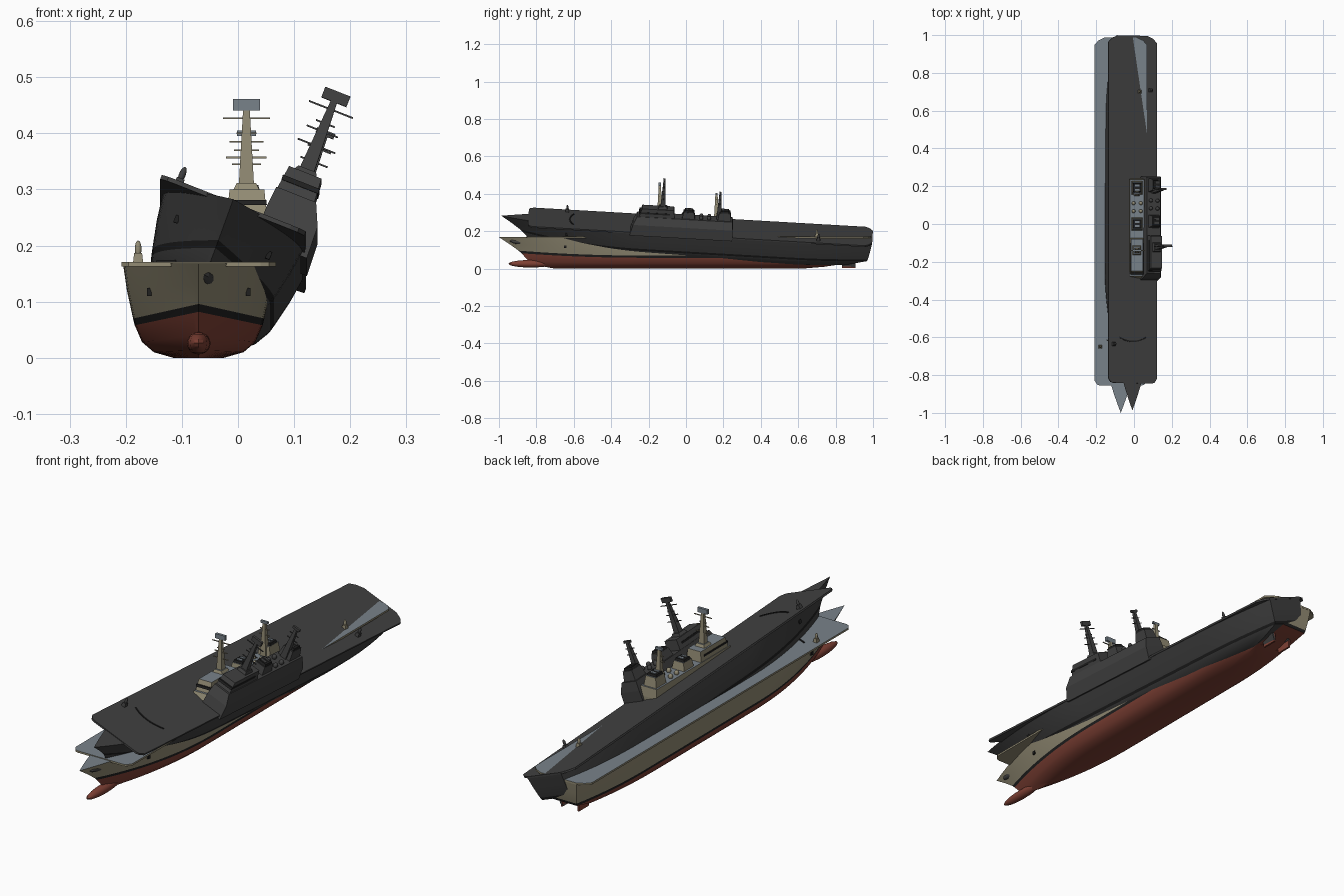
import bpy, bmesh, math
from mathutils import Matrix, Vector

if "Cube" in bpy.data.objects:
    bpy.data.objects.remove(bpy.data.objects["Cube"])


def material(name, rgb):
    m = bpy.data.materials.new(name)
    m.diffuse_color = (*rgb, 1)
    m.use_nodes = True
    m.node_tree.nodes["Principled BSDF"].inputs["Base Color"].default_value = m.diffuse_color
    return m


TAN = material("tan_grey", (0.29, 0.26, 0.175))
GREY = material("deck_grey", (0.19, 0.225, 0.255))
RED = material("hull_red", (0.21, 0.052, 0.035))
BLACK = material("black", (0.014, 0.014, 0.014))
DARK = material("charcoal", (0.052, 0.052, 0.052))


class Ship:
    """One carrier, placed by a matrix; a plain one keeps only charcoal and black."""

    def __init__(self, prefix, matrix, plain):
        self.prefix, self.matrix, self.plain = prefix, matrix, plain

    def add(self, name, bm, mats, rule=None, smooth=False):
        bmesh.ops.remove_doubles(bm, verts=bm.verts, dist=1e-5)
        bmesh.ops.recalc_face_normals(bm, faces=bm.faces)
        if rule:
            for f in bm.faces:
                f.material_index = rule(f)
        me = bpy.data.meshes.new(self.prefix + name)
        bm.to_mesh(me)
        bm.free()
        for m in mats:
            me.materials.append(DARK if self.plain and m is not BLACK else m)
        ob = bpy.data.objects.new(self.prefix + name, me)
        bpy.context.collection.objects.link(ob)
        ob.matrix_world = self.matrix
        if smooth:
            bpy.ops.object.select_all(action='DESELECT')
            ob.select_set(True)
            bpy.context.view_layer.objects.active = ob
            bpy.ops.object.shade_smooth_by_angle(angle=math.radians(28))
        return ob

    def prism(self, name, low, high, z0, z1, side=TAN, top=GREY):
        """Solid between two outlines with the same number of corners."""
        bm = bmesh.new()
        a = [bm.verts.new((x, y, z0)) for x, y in low]
        b = [bm.verts.new((x, y, z1)) for x, y in high]
        n = len(a)
        bm.faces.new(a[::-1])
        bm.faces.new(b)
        for i in range(n):
            j = (i + 1) % n
            bm.faces.new((a[i], a[j], b[j], b[i]))
        return self.add(name, bm, [side, top], lambda f: 1 if f.normal.z > 0.9 else 0)

    def block(self, name, low, high, z0, z1, side=TAN, top=GREY):
        """Tapered box; low and high are (x0, x1, y0, y1)."""
        corners = lambda r: [(r[0], r[2]), (r[1], r[2]), (r[1], r[3]), (r[0], r[3])]
        return self.prism(name, corners(low), corners(high), z0, z1, side, top)

    def box(self, name, c, s, side=TAN, top=None):
        r = (c[0] - s[0] / 2, c[0] + s[0] / 2, c[1] - s[1] / 2, c[1] + s[1] / 2)
        return self.block(name, r, r, c[2] - s[2] / 2, c[2] + s[2] / 2, side, top or side)

    def round(self, name, c, s, mat):
        bm = bmesh.new()
        bmesh.ops.create_uvsphere(bm, u_segments=16, v_segments=10, radius=1)
        bmesh.ops.transform(bm, verts=bm.verts, matrix=Matrix.Translation(c) @ Matrix.Diagonal((*s, 1)))
        return self.add(name, bm, [mat], smooth=True)

    def hull(self):
        # level: height, half beam, bow y, stern y, rise at the bow
        levels = [(0.0, 0.045, -0.70, 0.62, 0.0), (0.010, 0.080, -0.78, 0.74, 0.004),
                  (0.028, 0.101, -0.84, 0.86, 0.012), (0.058, 0.114, -0.88, 0.965, 0.024),
                  (0.070, 0.117, -0.895, 0.97, 0.026), (0.120, 0.128, -0.945, 0.98, 0.012),
                  (0.168, 0.135, -1.0, 0.988, 0.0)]
        bm = bmesh.new()
        rows, steps = [], 44
        for k in range(steps + 1):
            t = k / steps
            t = t * (0.6 + 0.4 * t)      # closer stations at the bow
            full = 1 - max(0, 1 - t / 0.35) ** 2
            full *= 1 - 0.34 * max(0, (t - 0.78) / 0.22) ** 2
            row = []
            for z, w, y0, y1, rise in levels:
                y, zz = y0 + (y1 - y0) * t, z + rise * max(0, 1 - t / 0.35) ** 2
                row.append([bm.verts.new((s * w * full, y, zz)) for s in (-1, 1)])
            rows.append(row)
        layer = bm.faces.layers.int.new("band")

        def quad(vs, band):
            f = bm.faces.new(vs)
            f[layer] = band
        band_of = [0, 0, 0, 1, 2, 2]
        for a, b in zip(rows, rows[1:]):
            for i in range(6):
                for s in (0, 1):
                    quad((a[i][s], b[i][s], b[i + 1][s], a[i + 1][s]), band_of[i])
            quad((a[0][0], a[0][1], b[0][1], b[0][0]), 0)
            quad((a[6][0], a[6][1], b[6][1], b[6][0]), 3)
        for i in range(6):               # transom
            e = rows[-1]
            quad((e[i][0], e[i][1], e[i + 1][1], e[i + 1][0]), band_of[i])
        self.add("hull", bm, [RED, BLACK, TAN, GREY], lambda f: f[layer], True)

    def mast(self, name, y, z0, z1, bars, plate):
        x = 0.085
        self.block(name, (x - .014, x + .014, y - .014, y + .014),
                   (x - .006, x + .006, y - .006, y + .006), z0, z1)
        for i, (z, w) in enumerate(bars):
            self.box(f"{name}_yard_{i + 1}", (x, y, z), (2 * w, .004, .003))
        self.box(name + "_radar", (x, y, z1 + plate[2] / 2), plate, GREY)

    def build(self):
        self.hull()
        self.round("bulb", (0, -0.83, 0.026), (0.021, 0.12, 0.020), RED)
        # flight deck slab with clipped corners
        half = [(0.11, -0.855), (0.125, -0.85), (0.138, -0.83), (0.138, 0.95), (0.118, 0.972), (0.085, 0.988)]
        ring = half + [(-x, y) for x, y in reversed(half)]
        self.prism("flight_deck", ring, ring, 0.163, 0.171)
        # curved line on the forward deck
        pts = [(0.075 * u, -0.637 + 0.02 * u * u) for u in [i / 5 for i in range(-5, 6)]]
        strip = pts + [(x, y + 0.007) for x, y in reversed(pts)]
        self.prism("deck_arc", strip, strip, 0.170, 0.174, BLACK, BLACK)
        for s, side in ((-1, "port"), (1, "starboard")):
            self.box(side + "_anchor", (s * 0.088, -0.645, 0.117), (0.008, 0.014, 0.014), BLACK)
            self.box(side + "_rudder", (s * 0.04, 0.87, 0.035), (0.008, 0.07, 0.066), RED)
            self.box(side + "_shaft", (s * 0.04, 0.76, 0.025), (0.007, 0.16, 0.007), RED)
        # small gun posts fore and aft
        for name, x, y in (("fore_gun", -0.108, -0.65), ("aft_gun", 0.10, 0.70)):
            self.block(name + "_base", (x - .009, x + .009, y - .010, y + .010),
                       (x - .007, x + .007, y - .008, y + .008), 0.17, 0.187, TAN, TAN)
            self.round(name + "_dome", (x, y, 0.194), (0.006, 0.006, 0.015), TAN)
        # island
        self.block("island_base", (.045, .146, -.31, .24), (.045, .143, -.295, .24), 0.155, 0.215)
        self.block("island_house", (.045, .143, -.295, .24), (.048, .124, -.275, .235), 0.215, 0.256)
        self.block("bridge", (.050, .121, -.265, -.075), (.055, .117, -.25, -.08), 0.256, 0.30)
        self.block("bridge_windows", (.0515, .1215, -.2665, -.10), (.0505, .1205, -.2635, -.10),
                   0.272, 0.281, BLACK, BLACK)
        self.block("fore_mast_foot", (.062, .108, -.165, -.115), (.068, .102, -.16, -.12), 0.30, 0.312)
        self.mast("fore_mast", -.14, 0.30, 0.441,
                  [(.357, .036), (.385, .030), (.40, .018), (.427, .042)], (.048, .012, .02))
        # funnels with black caps
        for name, y, d, top in (("fore_funnel", 0.0, .034, .290), ("aft_funnel", .192, .036, .298)):
            self.block(name, (.056, .116, y - d, y + d), (.062, .110, y - d + .006, y + d - .006), 0.256, top)
            self.block(name + "_cap", (.063, .109, y - .024, y + .024), (.066, .106, y - .021, y + .021),
                       top, top + .010, BLACK, BLACK)
            for u in (-1, 1):
                self.box(f"{name}_pipe_{'fore' if u < 0 else 'aft'}", (.086, y + u * .011, top + .0105),
                         (.024, .010, .004), GREY)
        self.mast("aft_mast", .163, 0.256, 0.395, [(.345, .026), (.37, .022)], (.034, .010, .010))
        for i, (x, y) in enumerate([(.068, .068), (.106, .068), (.068, .11), (.106, .11)]):
            self.round(f"island_dome_{i + 1}", (x, y, .262), (.010, .010, .012), TAN)


# level ship, then the charcoal one heeled over and raised at the bow
Ship("", Matrix.Translation((-0.07, 0, 0)), False).build()
tilt = Matrix.Rotation(math.radians(-3.3), 4, 'X') @ Matrix.Rotation(math.radians(21.5), 4, 'Y')
Ship("heeled_", Matrix.Translation((-0.07, 0.002, 0.069)) @ tilt, True).build()
